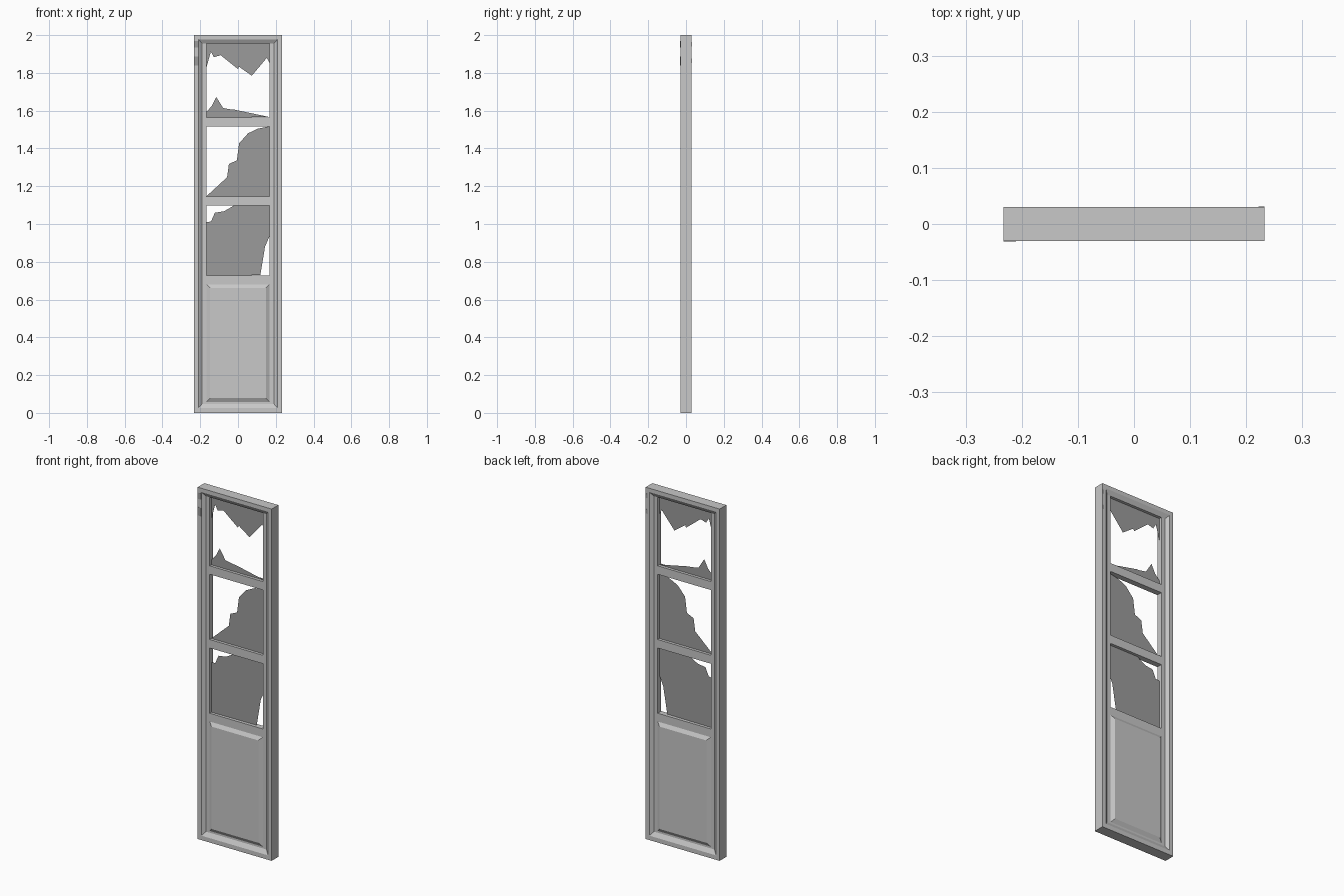
import bpy, bmesh

if "Cube" in bpy.data.objects:
    bpy.data.objects.remove(bpy.data.objects["Cube"])


def material(name, v):
    m = bpy.data.materials.new(name)
    m.diffuse_color = (v, v, v, 1)
    m.use_nodes = True
    m.node_tree.nodes["Principled BSDF"].inputs["Base Color"].default_value = m.diffuse_color
    return m


FRAME = material("frame grey", 0.58)
GLASS = material("glass dark grey", 0.33)


def finish(bm, name, mat):
    bmesh.ops.recalc_face_normals(bm, faces=bm.faces)
    me = bpy.data.meshes.new(name)
    bm.to_mesh(me)
    bm.free()
    me.materials.append(mat)
    ob = bpy.data.objects.new(name, me)
    bpy.context.collection.objects.link(ob)
    return ob


def rings(name, sections, closed, mat):
    """Bridge rectangles given as (half width, z low, z high, y)."""
    bm = bmesh.new()
    loops = [[bm.verts.new(p) for p in
              ((-h, y, a), (h, y, a), (h, y, b), (-h, y, b))]
             for h, a, b, y in sections]
    pairs = list(zip(loops, loops[1:]))
    if closed:
        pairs.append((loops[-1], loops[0]))
    else:
        bm.faces.new(loops[0])
        bm.faces.new(loops[-1])
    for p, q in pairs:
        for i in range(4):
            j = (i + 1) % 4
            bm.faces.new((p[i], p[j], q[j], q[i]))
    return finish(bm, name, mat)


def box(name, x0, x1, y0, y1, z0, z1, mat=FRAME):
    ob = rings(name, [((x1 - x0) / 2, z0, z1, y0),
                      ((x1 - x0) / 2, z0, z1, y1)], False, mat)
    ob.location.x = (x0 + x1) / 2
    return ob


D = 0.016   # half thickness of the recessed stiles and rails

# Outer frame with bevelled inner edge on both faces
outer, rim, inner = (0.233, 0, 2), (0.21, 0.025, 1.978), (0.19, 0.048, 1.955)
rings("outer_frame", [(*outer, -0.03), (*rim, -0.03), (*inner, -D),
                      (*inner, D), (*rim, 0.03), (*outer, 0.03)], True, FRAME)

# Stiles and rails
box("left_stile", -0.19, -0.167, -D, D, 0.048, 1.955)
box("right_stile", 0.167, 0.19, -D, D, 0.048, 1.955)
for i, (a, b) in enumerate([(0.048, 0.058), (0.68, 0.727),
                            (1.098, 1.146), (1.517, 1.565)]):
    box(f"rail_{i}", -0.167, 0.167, -D, D, a, b)

# Raised lower panel
base, top = (0.167, 0.058, 0.68), (0.147, 0.079, 0.661)
rings("lower_panel", [(*top, -0.028), (*base, -D), (*base, D),
                      (*top, 0.028)], False, FRAME)


# Broken glass sheets
def glass(name, pts):
    bm = bmesh.new()
    bm.faces.new([bm.verts.new((x, 0, z)) for x, z in pts])
    bmesh.ops.triangulate(bm, faces=bm.faces[:])
    finish(bm, name, GLASS)


glass("top_shards", [
    (-.168, 1.955), (-.168, 1.825), (-.143, 1.915), (-.127, 1.883),
    (-.106, 1.915), (-.053, 1.905), (-.016, 1.867), (0, 1.82), (.009, 1.92),
    (.027, 1.9), (.058, 1.84), (.073, 1.785), (.083, 1.905), (.125, 1.862),
    (.153, 1.88), (.168, 1.85), (.168, 1.955)])
glass("bottom_shards", [
    (-.168, 1.563), (.168, 1.566), (.106, 1.57), (.01, 1.58), (-.022, 1.606),
    (-.032, 1.58), (-.07, 1.6), (-.1, 1.59), (-.115, 1.672), (-.138, 1.626),
    (-.168, 1.592)])
glass("middle_glass", [
    (-.168, 1.146), (.168, 1.146), (.168, 1.517), (.106, 1.505), (.053, 1.48),
    (.006, 1.427), (-.006, 1.337), (-.048, 1.318), (-.058, 1.247),
    (-.097, 1.182)])
glass("lower_glass", [
    (-.168, .727), (.118, .729), (.1, .79), (.111, .863), (.143, .88),
    (.168, .938), (.168, 1.098), (-.021, 1.098), (-.074, 1.067),
    (-.122, 1.06), (-.143, 1.013), (-.168, 1.01)])

# Small dark plates near the top corner, one pair per face
for i, (a, b) in enumerate([(1.935, 1.97), (1.84, 1.888)]):
    box(f"front_plate_{i}", -0.233, -0.21, -0.031, -0.029, a, b, GLASS)
    m = (a + b) / 2
    box(f"back_plate_{i}", 0.222, 0.233, 0.029, 0.031, m - .012, m + .012, GLASS)
